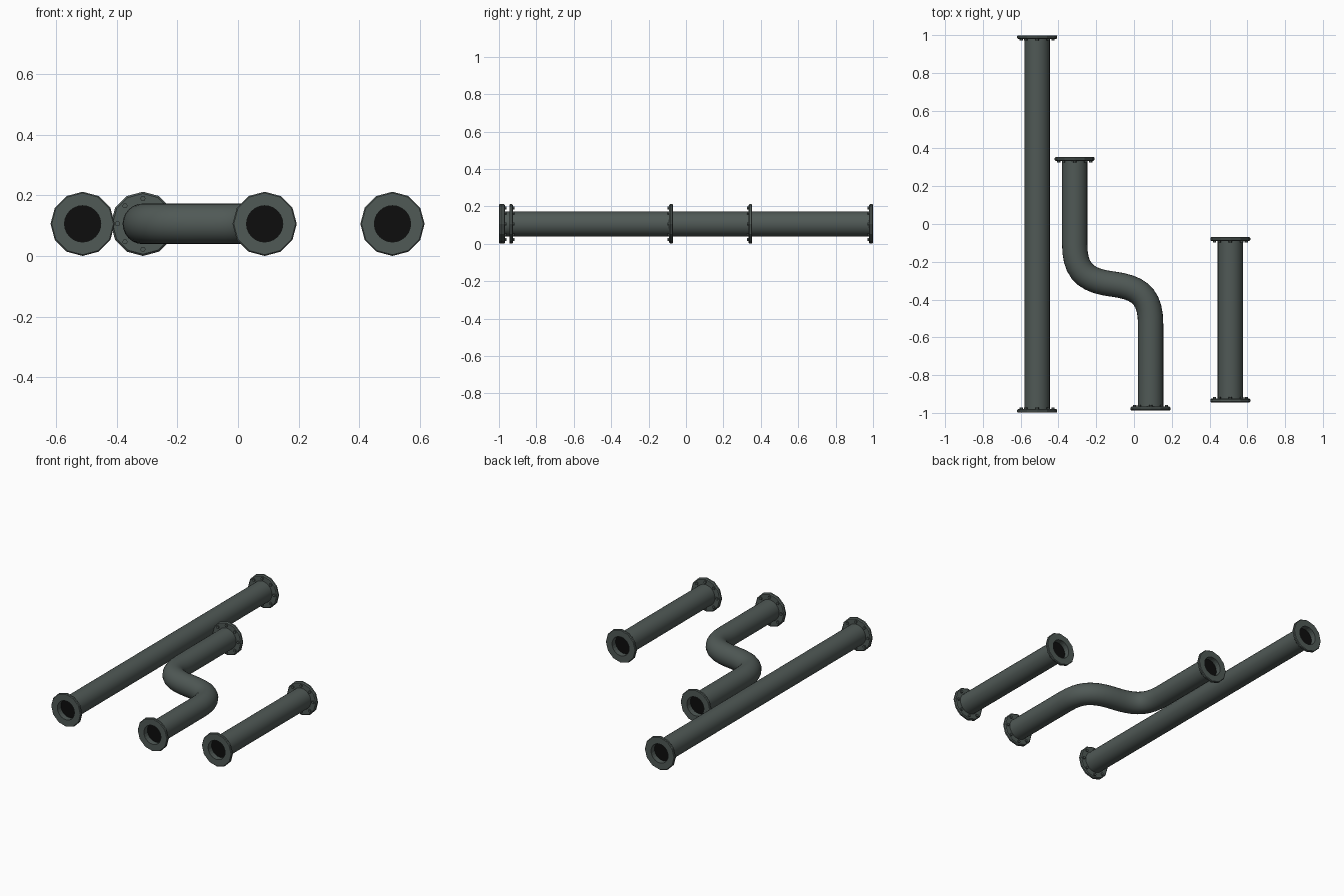
import bpy, bmesh
from math import cos, sin, pi
from mathutils import Vector

cube = bpy.data.objects.get("Cube")
if cube:
    bpy.data.objects.remove(cube, do_unlink=True)

AXIS_Z = 0.106      # height of every pipe centre line
PIPE_R = 0.067
BORE_R = 0.06
FLANGE_R = 0.106
SIDES = 24


def material(name, color):
    m = bpy.data.materials.new(name)
    m.use_nodes = True
    m.diffuse_color = color
    m.node_tree.nodes["Principled BSDF"].inputs["Base Color"].default_value = color
    return m


iron = material("grey_green_iron", (0.08, 0.1, 0.093, 1))
dark = material("dark_bore", (0.004, 0.004, 0.004, 1))


def finish(name, bm, mats):
    bmesh.ops.recalc_face_normals(bm, faces=bm.faces)
    mesh = bpy.data.meshes.new(name)
    bm.to_mesh(mesh)
    bm.free()
    for m in mats:
        mesh.materials.append(m)
    obj = bpy.data.objects.new(name, mesh)
    bpy.context.collection.objects.link(obj)
    return obj


def smooth(obj, angle=0.6):
    bpy.ops.object.select_all(action='DESELECT')
    obj.select_set(True)
    bpy.context.view_layer.objects.active = obj
    bpy.ops.object.shade_smooth_by_angle(angle=angle)


def pipe(name, path):
    """Sweep a round section along a centre line lying in the xy plane."""
    bm = bmesh.new()
    rings = []
    for i, p in enumerate(path):
        t = (path[min(i + 1, len(path) - 1)] - path[max(i - 1, 0)]).normalized()
        side = Vector((-t.y, t.x, 0))
        rings.append([bm.verts.new(p + PIPE_R * (side * cos(a) + Vector((0, 0, sin(a)))))
                      for a in (2 * pi * k / SIDES for k in range(SIDES))])
    for a, b in zip(rings, rings[1:]):
        for k in range(SIDES):
            n = (k + 1) % SIDES
            bm.faces.new((a[k], a[n], b[n], b[k]))
    smooth(finish(name, bm, [iron]))


def flange(name, x, y, inward):
    """Twelve-sided collar with a round bore; depth runs along inward (+1 or -1 in y)."""
    bm = bmesh.new()
    # radius, depth, twelve-sided?
    profile = [(BORE_R, 0.035, False), (BORE_R, 0, False), (0.102, 0, True),
               (FLANGE_R, 0.004, True), (FLANGE_R, 0.014, True),
               (0.1, 0.02, True), (PIPE_R - 0.002, 0.02, False)]
    rings = []
    for r, d, faceted in profile:
        ring = []
        for k in range(SIDES):
            a = 2 * pi * k / SIDES
            rr = r * cos(pi / 12) if faceted and k % 2 else r
            ring.append(bm.verts.new((x + rr * cos(a), y + inward * d, AXIS_Z + rr * sin(a))))
        rings.append(ring)
    for a, b in zip(rings, rings[1:]):
        for k in range(SIDES):
            n = (k + 1) % SIDES
            bm.faces.new((a[k], a[n], b[n], b[k]))
    bmesh.ops.recalc_face_normals(bm, faces=bm.faces)
    bm.faces.new(rings[0]).material_index = 1     # dark end of the bore
    finish(name, bm, [iron, dark])

    # hexagonal bolt heads behind the collar
    bm = bmesh.new()
    for k in range(8):
        a = 2 * pi * k / 8
        cx, cz = x + 0.084 * cos(a), AXIS_Z + 0.084 * sin(a)
        loops = [[bm.verts.new((cx + 0.009 * cos(j * pi / 3), y + inward * d,
                                cz + 0.009 * sin(j * pi / 3))) for j in range(6)]
                 for d in (0.018, 0.028)]
        bm.faces.new(loops[1])
        for j in range(6):
            n = (j + 1) % 6
            bm.faces.new((loops[0][j], loops[0][n], loops[1][n], loops[1][j]))
    finish(name + "_bolts", bm, [iron])


def point(x, y):
    return Vector((x, y, AXIS_Z))


def bezier(a, b, c, d, steps=9):
    return [a * (1 - t) ** 3 + b * 3 * t * (1 - t) ** 2 + c * 3 * t * t * (1 - t) + d * t ** 3
            for t in (i / steps for i in range(steps + 1))]


# Offset pipe: one bend, then the same bend turned half a circle about the middle
middle = point(-0.113, -0.318)
bend = bezier(point(0.088, -0.53), point(0.088, -0.385), point(0.03, -0.336), middle)
other = [point(2 * middle.x - p.x, 2 * middle.y - p.y) for p in reversed(bend[:-1])]

runs = {
    "long_pipe": [point(-0.513, -0.999), point(-0.513, 0.999)],
    "bent_pipe": [point(0.088, -0.987)] + bend + other + [point(-0.314, 0.354)],
    "short_pipe": [point(0.51, -0.944), point(0.51, -0.07)],
}
for name, path in runs.items():
    first, last = path[0].copy(), path[-1].copy()
    path[0].y += 0.015
    path[-1].y -= 0.015
    pipe(name, path)
    flange(name + "_front_flange", first.x, first.y, 1)
    flange(name + "_back_flange", last.x, last.y, -1)
